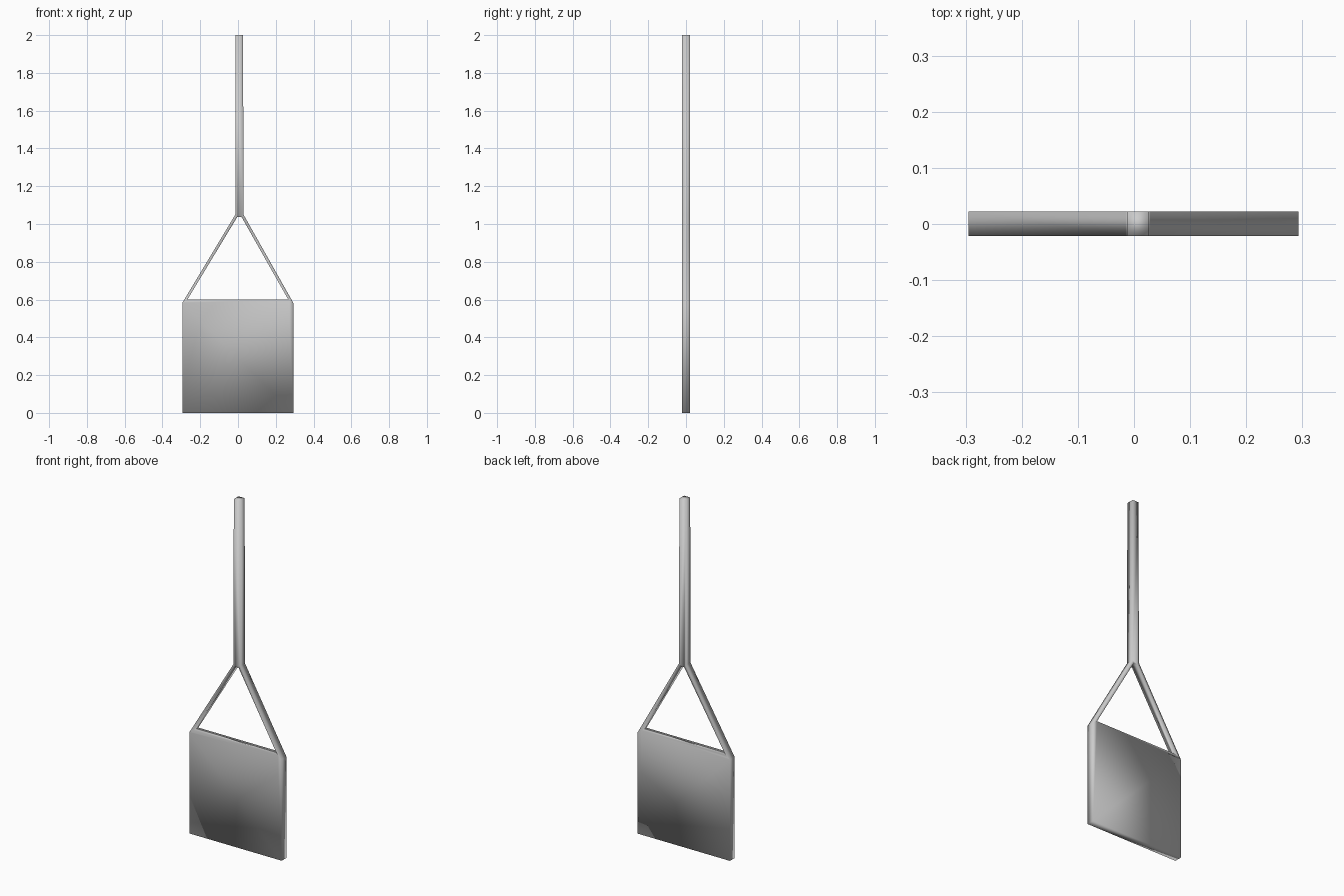
import bpy, bmesh

if "Cube" in bpy.data.objects:
    bpy.data.objects.remove(bpy.data.objects["Cube"])

Y0, Y1 = -0.021, 0.022

# Front outline points (x, z), shared between neighbouring parts
P = {
    "bl": (-0.295, 0.0), "br": (0.293, 0.0),
    "ol": (-0.295, 0.582), "orr": (0.293, 0.582),     # outer blade shoulders
    "il": (-0.268, 0.6), "ir": (0.266, 0.6),          # inner blade top
    "fl": (-0.014, 1.05), "fr": (0.029, 1.05),        # outer fork top
    "al": (-0.004, 1.037), "ar": (0.019, 1.037),      # inner fork apex
    "tl": (-0.012, 2.0), "tr": (0.027, 2.0),
}
CELLS = [
    ("bl", "br", "orr", "ir", "il", "ol"),   # blade
    ("ol", "il", "al", "fl"),                # left fork arm
    ("ir", "orr", "fr", "ar"),               # right fork arm
    ("fl", "al", "ar", "fr", "tr", "tl"),    # handle
]

# Connected flat outline, extruded to an even thickness
bm = bmesh.new()
v = {k: bm.verts.new((x, Y0, z)) for k, (x, z) in P.items()}
faces = [bm.faces.new([v[k] for k in c]) for c in CELLS]
ext = bmesh.ops.extrude_face_region(bm, geom=faces, use_keep_orig=True)
for g in ext["geom"]:
    if isinstance(g, bmesh.types.BMVert):
        g.co.y = Y1
bmesh.ops.recalc_face_normals(bm, faces=bm.faces[:])
for f in bm.faces:
    f.smooth = True
me = bpy.data.meshes.new("paddle_with_forked_handle")
bm.to_mesh(me)
bm.free()
ob = bpy.data.objects.new("paddle_with_forked_handle", me)
bpy.context.collection.objects.link(ob)
